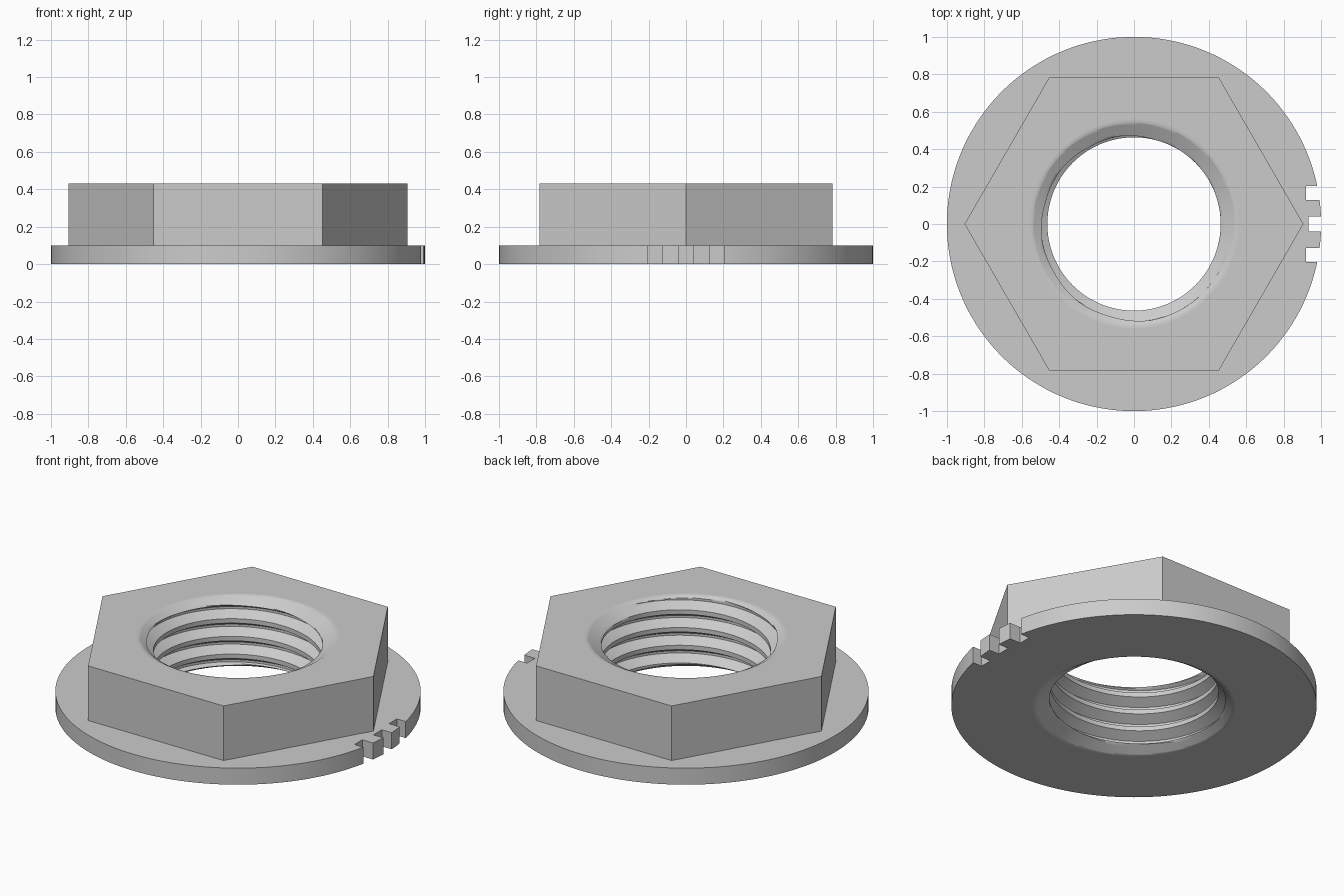
import bpy
import bmesh
from math import cos, sin, pi, radians
from mathutils import Matrix, Vector

if "Cube" in bpy.data.objects:
    bpy.data.objects.remove(bpy.data.objects["Cube"], do_unlink=True)

HEIGHT, FLANGE = 0.43, 0.10
APOTHEM = 0.784
PITCH, MINOR, MAJOR = 0.107, 0.463, 0.521
MOUTH, SLOPE = 0.54, 0.577            # countersink radius and its 30 degree rise
COLUMNS, STEPS = 144, 5

metal = bpy.data.materials.new("grey metal")
metal.use_nodes = True
grey = (0.6, 0.6, 0.6, 1)
metal.diffuse_color = grey
metal.node_tree.nodes["Principled BSDF"].inputs["Base Color"].default_value = grey


def groove_centre(angle):
    """Height of one thread groove, rising counter-clockwise."""
    start = HEIGHT - (MOUTH - MINOR) * SLOPE - 3 / 8 * PITCH
    return start + PITCH * (angle - radians(75)) / (2 * pi)


def bore_radius(angle, z):
    """Threaded wall, widened by the countersinks at both ends."""
    offset = (z - groove_centre(angle)) / PITCH
    offset = abs(offset - round(offset))
    t = min(max((3 / 8 - offset) / (5 / 16), 0), 1)
    cone = MOUTH - min(z, HEIGHT - z) / SLOPE
    return max(MINOR + (MAJOR - MINOR) * t, cone)


def section(angle):
    """Closed radius/height outline of the nut at one angle."""
    marks = (-3 / 8, -1 / 16, 1 / 16, 3 / 8, 5 / 8)
    points = []
    for turn in range(-6, 3):
        for a, b in zip(marks, marks[1:]):
            for k in range(STEPS):
                u = turn + a + (b - a) * k / STEPS
                z = min(max(groove_centre(angle) + u * PITCH, 0), HEIGHT)
                points.append((bore_radius(angle, z), z))
    hexagon = APOTHEM / cos(angle % (pi / 3) - pi / 6)
    rim = MOUTH + 0.02
    points += [(MOUTH, HEIGHT), (rim, HEIGHT), (hexagon, HEIGHT), (hexagon, FLANGE),
               (1, FLANGE), (1, 0), (rim, 0), (MOUTH, 0)]
    return points


# Hexagon, flange and threaded bore swept round the axis
bm = bmesh.new()
columns = []
for i in range(COLUMNS + 1):
    angle = 2 * pi * i / COLUMNS
    columns.append([bm.verts.new((r * cos(angle), r * sin(angle), z))
                    for r, z in section(angle)])
for left, right in zip(columns, columns[1:]):
    for j in range(len(left)):
        k = (j + 1) % len(left)
        bm.faces.new((left[j], right[j], right[k], left[k]))
bmesh.ops.remove_doubles(bm, verts=bm.verts[:], dist=1e-5)
bmesh.ops.recalc_face_normals(bm, faces=bm.faces[:])
mesh = bpy.data.meshes.new("flanged_nut")
bm.to_mesh(mesh)
bm.free()
mesh.materials.append(metal)
nut = bpy.data.objects.new("flanged_nut", mesh)
bpy.context.collection.objects.link(nut)

# Three rim notches leaving two small teeth
bm = bmesh.new()
for y, inner, width in ((-0.165, 0.92, 0.075), (0, 0.933, 0.08), (0.165, 0.92, 0.075)):
    place = Matrix.Translation(Vector((inner + 0.1, y, FLANGE / 2)))
    bmesh.ops.create_cube(bm, size=1, matrix=place @ Matrix.Diagonal((0.2, width, 0.3, 1)))
cut_mesh = bpy.data.meshes.new("notch_cutter")
bm.to_mesh(cut_mesh)
bm.free()
cut_mesh.materials.append(metal)
cutter = bpy.data.objects.new("notch_cutter", cut_mesh)
cutter.hide_render = True
bpy.context.collection.objects.link(cutter)

cut = nut.modifiers.new("notches", 'BOOLEAN')
cut.operation = 'DIFFERENCE'
cut.solver = 'EXACT'
cut.object = cutter
for obj in bpy.context.selected_objects:
    obj.select_set(False)
nut.select_set(True)
bpy.context.view_layer.objects.active = nut
bpy.ops.object.modifier_apply(modifier=cut.name)
bpy.data.objects.remove(cutter, do_unlink=True)

# Smooth round surfaces, crisp corners
bpy.ops.object.shade_smooth_by_angle(angle=radians(35))
